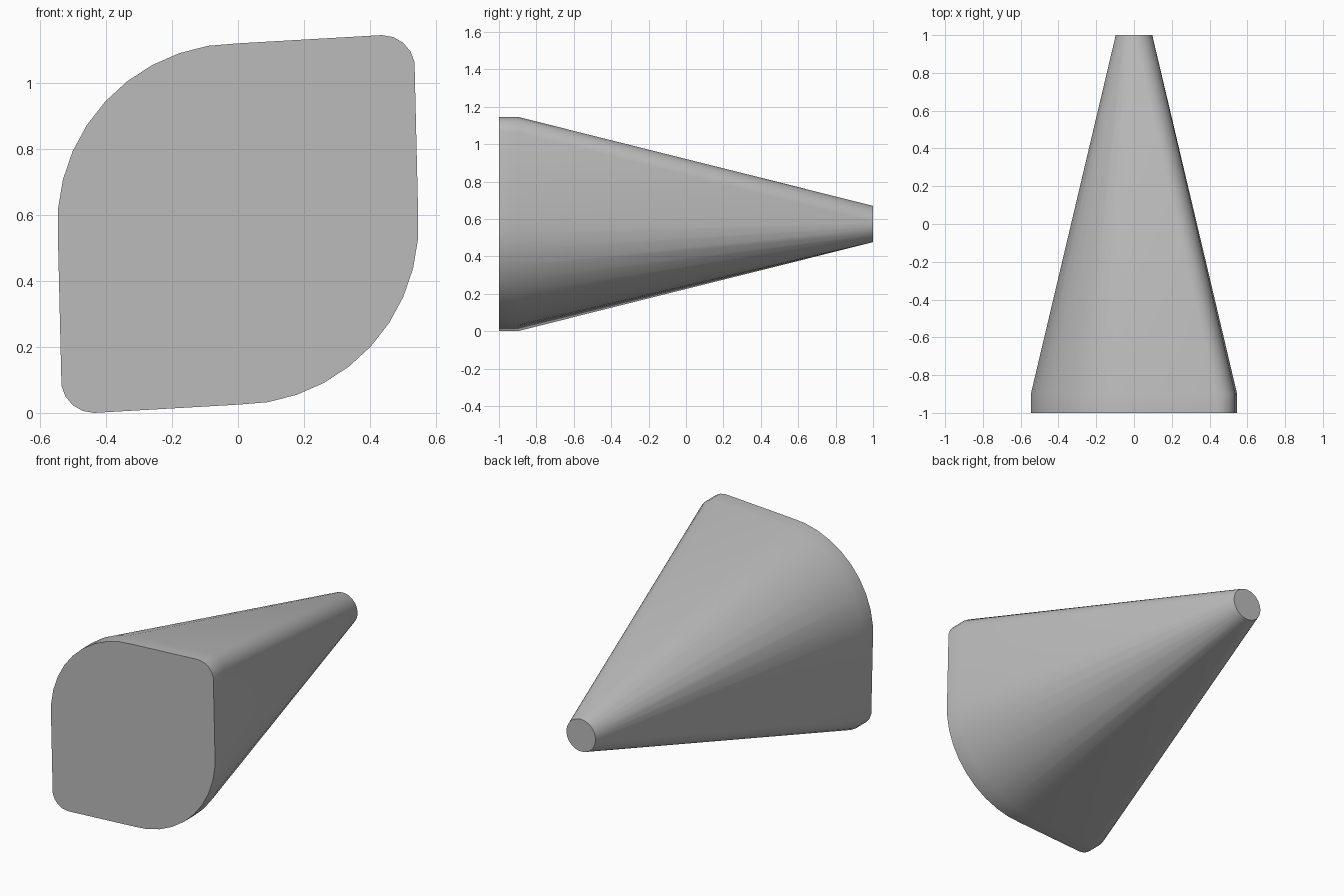
import bpy
import bmesh
import math

cube = bpy.data.objects.get("Cube")
if cube:
    bpy.data.objects.remove(cube, do_unlink=True)

MID = 0.573  # height of the central axis


def material(name, colour):
    mat = bpy.data.materials.new(name)
    mat.use_nodes = True
    mat.diffuse_color = colour
    mat.node_tree.nodes["Principled BSDF"].inputs["Base Color"].default_value = colour
    return mat


def ring(bm, x, z, radius, sides, y):
    """Add a circle of points facing the front, half a step off the x axis."""
    for i in range(sides):
        a = math.tau * (i + 0.5) / sides
        bm.verts.new((x + radius * math.cos(a), y, MID + z + radius * math.sin(a)))


bm = bmesh.new()

# Wide end: a large disc stretched to two small opposite corners
for y in (-1.0, -0.9):
    ring(bm, 0, 0, 0.548, 38, y)
    for side in (1, -1):
        ring(bm, side * 0.437, side * 0.473, 0.1, 18, y)

# Narrow round tip
ring(bm, 0, 0, 0.097, 38, 1.0)

# Wrap the sections in one tapering skin
hull = bmesh.ops.convex_hull(bm, input=bm.verts[:])
spare = {g for key in ("geom_interior", "geom_unused") for g in hull[key]
         if isinstance(g, bmesh.types.BMVert)}
bmesh.ops.delete(bm, geom=list(spare), context='VERTS')
bmesh.ops.dissolve_limit(bm, angle_limit=math.radians(0.1),
                         verts=bm.verts[:], edges=bm.edges[:])
bmesh.ops.recalc_face_normals(bm, faces=bm.faces[:])

mesh = bpy.data.meshes.new("tapered_body")
bm.to_mesh(mesh)
bm.free()
body = bpy.data.objects.new("tapered_body", mesh)
bpy.context.collection.objects.link(body)
mesh.materials.append(material("plain grey", (0.5, 0.5, 0.5, 1)))

# Smooth sides, crisp end caps
bpy.ops.object.select_all(action='DESELECT')
body.select_set(True)
bpy.context.view_layer.objects.active = body
bpy.ops.object.shade_smooth_by_angle(angle=math.radians(35))
